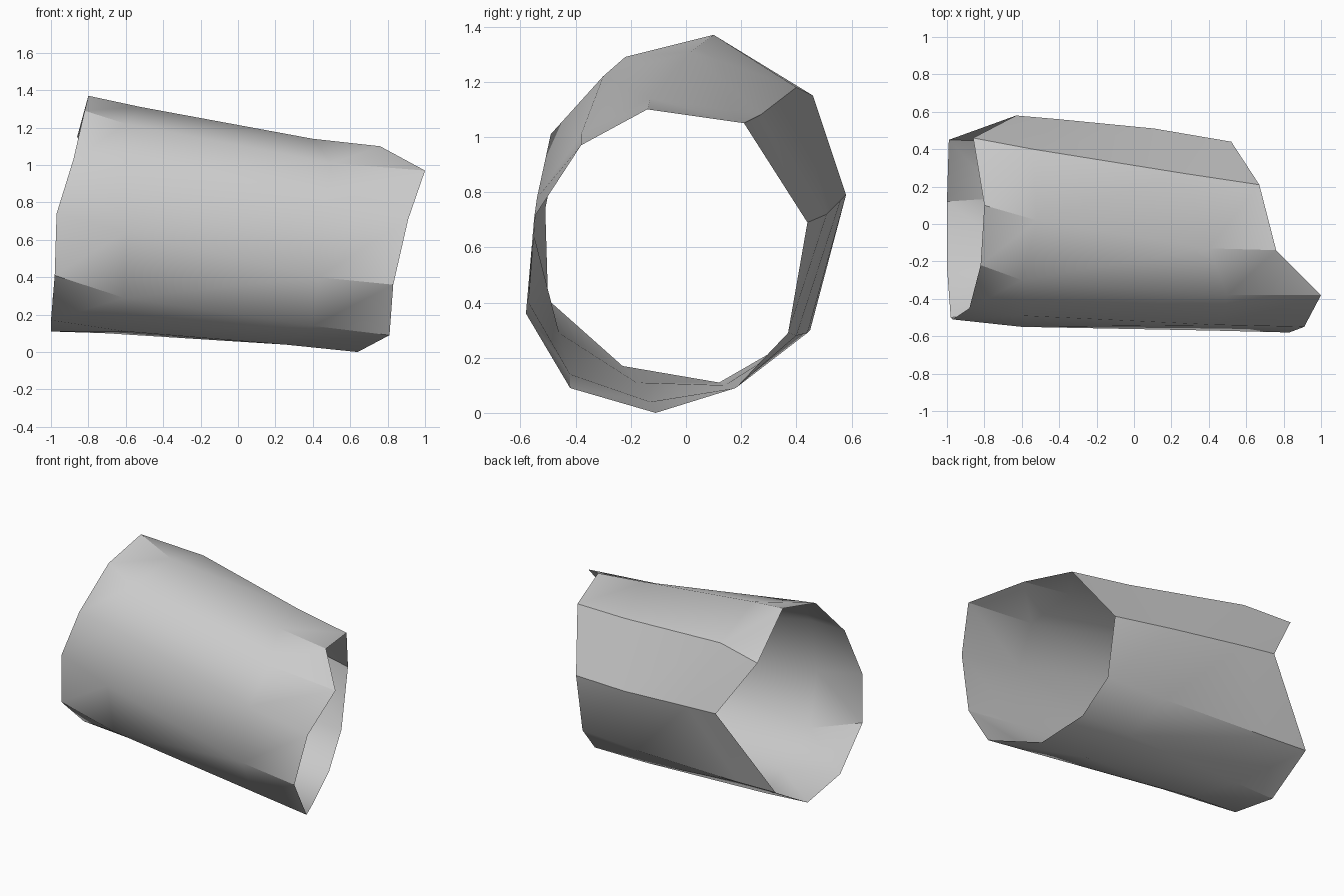
import bpy
import bmesh
from math import radians
from mathutils import Vector

default_cube = bpy.data.objects.get("Cube")
if default_cube:
    bpy.data.objects.remove(default_cube, do_unlink=True)

# One plain colour for the whole sleeve
grey = bpy.data.materials.new("light_grey")
grey.use_nodes = True
colour = (0.6, 0.6, 0.6, 1.0)
grey.diffuse_color = colour
grey.node_tree.nodes["Principled BSDF"].inputs["Base Color"].default_value = colour

# Ten-sided cross-sections in hundredths, each starting at the crown
# and running down the front, under the bottom and up the back
wide_mouth = [(-80, 10, 137), (-82, -22, 129), (-88, -45, 103), (-97, -51, 74),
              (-98, -50, 41), (-100, -23, 17), (-100, 12, 11), (-99, 45, 30),
              (-63, 58, 79), (-86, 46, 115)]
wide_waist = [(-52, 2, 131), (-60, -30, 122), (-60, -49, 101), (-60, -55, 64),
              (-61, -46, 29), (-60, -18, 11), (-70, 14, 10), (-70, 44, 29),
              (-40, 56, 77), (-54, 40, 118)]
narrow_waist = [(40, -13, 114), (50, -38, 101), (46, -54, 78), (43, -57, 40),
                (40, -42, 14), (25, -13, 4), (18, 18, 9), (9, 40, 28),
                (11, 51, 72), (27, 27, 108)]
narrow_mouth = [(76, -14, 110), (100, -38, 97), (91, -55, 71), (83, -58, 36),
                (81, -42, 9), (64, -11, 0), (56, 18, 9), (52, 37, 29),
                (52, 44, 69), (67, 21, 105)]


def add_ring(mesh, section):
    """Place one cross-section as a loop of vertices."""
    return [mesh.verts.new(Vector(point) / 100) for point in section]


def bridge(mesh, first, second):
    """Skin two loops with a band of folded quads."""
    count = len(first)
    for side in range(count):
        following = (side + 1) % count
        upper, lower = first[side], first[following]
        far_upper, far_lower = second[side], second[following]
        mesh.faces.new((upper, lower, far_upper))
        mesh.faces.new((lower, far_lower, far_upper))


# Open tube skinned from mouth to mouth, with both ends left open
tube = bmesh.new()
sections = (wide_mouth, wide_waist, narrow_waist, narrow_mouth)
rings = [add_ring(tube, section) for section in sections]
for first, second in zip(rings, rings[1:]):
    bridge(tube, first, second)

# Turn every face outward from the centre line of the tube
tube.normal_update()
centre_line = Vector((0, 0, 0.65))
outward = 0
for face in tube.faces:
    offset = face.calc_center_median() - centre_line
    offset.x = 0
    outward += face.normal.dot(offset)
if outward < 0:
    bmesh.ops.reverse_faces(tube, faces=tube.faces[:])

data = bpy.data.meshes.new("open_sleeve")
tube.to_mesh(data)
tube.free()
data.materials.append(grey)
sleeve = bpy.data.objects.new("open_sleeve", data)
bpy.context.collection.objects.link(sleeve)

# Soft shading along the front, crisp folds elsewhere
bpy.ops.object.select_all(action="DESELECT")
sleeve.select_set(True)
bpy.context.view_layer.objects.active = sleeve
bpy.ops.object.shade_smooth_by_angle(angle=radians(30))
